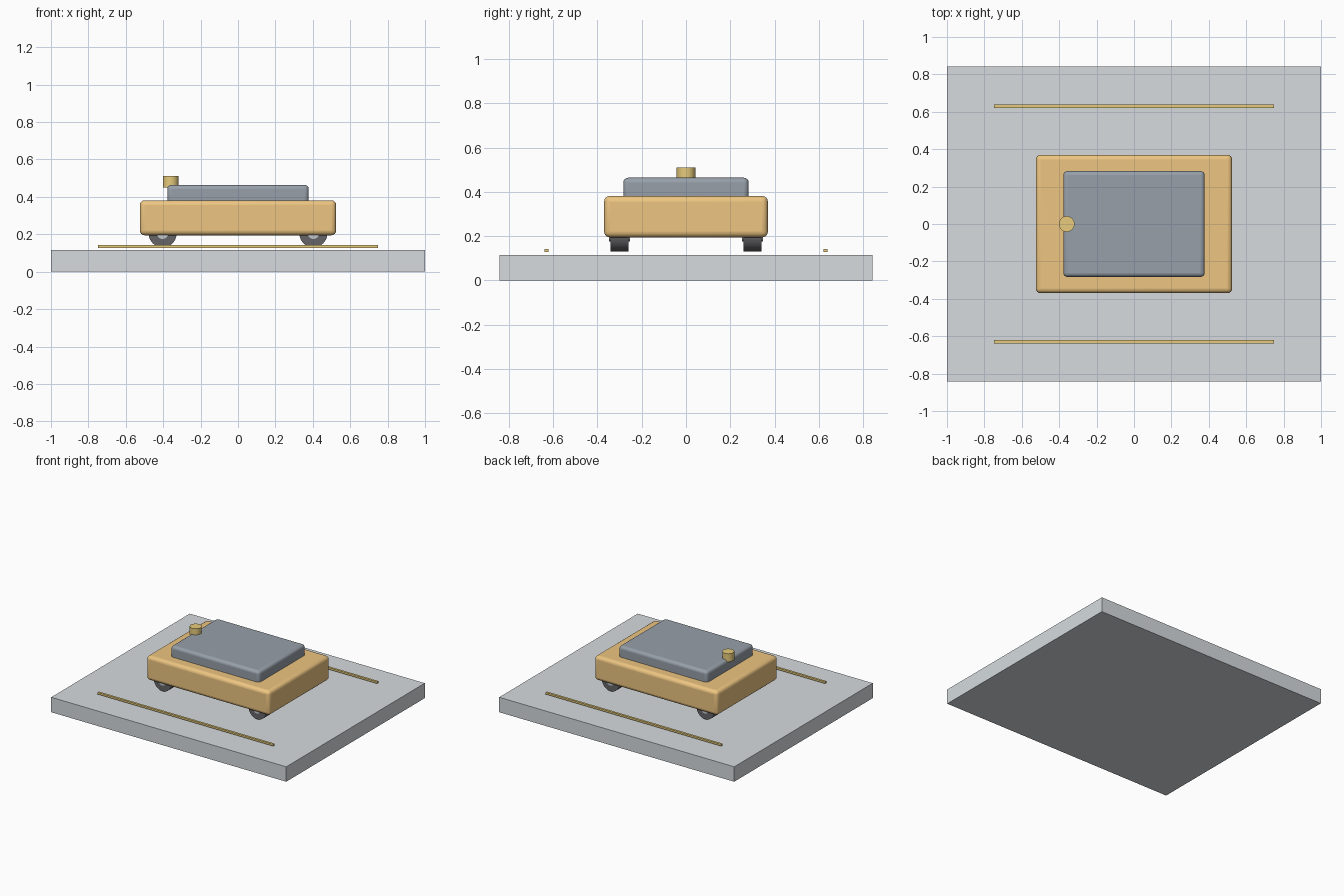
import bpy, math

if "Cube" in bpy.data.objects:
    bpy.data.objects.remove(bpy.data.objects["Cube"])


def material(name, r, g, b):
    m = bpy.data.materials.new(name)
    m.diffuse_color = (r, g, b, 1)
    m.use_nodes = True
    m.node_tree.nodes["Principled BSDF"].inputs["Base Color"].default_value = m.diffuse_color
    return m


ORANGE = material("orange paint", 0.85, 0.56, 0.22)
AMBER = material("amber", 0.80, 0.60, 0.20)
SLATE = material("slate", 0.31, 0.35, 0.40)
RUBBER = material("rubber", 0.13, 0.13, 0.14)
STONE = material("stone grey", 0.67, 0.71, 0.73)
METAL = material("metal", 0.55, 0.57, 0.60)


def finish(ob, name, mat, bevel, segments=4):
    ob.name = name
    ob.data.materials.append(mat)
    if bevel:
        mod = ob.modifiers.new("rounded edges", 'BEVEL')
        mod.width = bevel
        mod.segments = segments
        mod.limit_method = 'ANGLE'
        mod.angle_limit = math.radians(40)
        bpy.ops.object.shade_smooth_by_angle(angle=math.radians(35))
    return ob


def box(name, center, size, mat, bevel=0):
    bpy.ops.mesh.primitive_cube_add(size=1, location=center)
    ob = bpy.context.object
    ob.scale = size
    bpy.ops.object.transform_apply(location=False, rotation=False, scale=True)
    return finish(ob, name, mat, bevel)


def cylinder(name, center, radius, depth, mat, along_y=False):
    rot = (math.pi / 2, 0, 0) if along_y else (0, 0, 0)
    bpy.ops.mesh.primitive_cylinder_add(vertices=40, radius=radius, depth=depth,
                                        location=center, rotation=rot)
    bpy.ops.object.shade_smooth_by_angle(angle=math.radians(35))
    return finish(bpy.context.object, name, mat, 0)


# Ground slab
box("base_slab", (0, 0, 0.0575), (2, 1.684, 0.115), STONE)

# Guide strips hovering just over the slab
for side, y in (("front", -0.63), ("back", 0.63)):
    box(f"{side}_guide_strip", (0, y, 0.135), (1.495, 0.017, 0.014), AMBER)

# Vehicle body and top deck
box("body", (0, 0, 0.288), (1.05, 0.74, 0.187), ORANGE, 0.026)
box("top_deck", (0, 0, 0.408), (0.756, 0.566, 0.112), SLATE, 0.022)

# Sensor on the deck edge
cylinder("sensor", (-0.36, 0, 0.48), 0.042, 0.062, AMBER)

# Wheels with hubs
for end, x in (("left", -0.403), ("right", 0.403)):
    for side, s in (("front", -1), ("back", 1)):
        cylinder(f"{side}_{end}_wheel", (x, s * 0.30, 0.205), 0.075, 0.082, RUBBER, True)
        cylinder(f"{side}_{end}_hub", (x, s * 0.30, 0.205), 0.030, 0.094, METAL, True)
